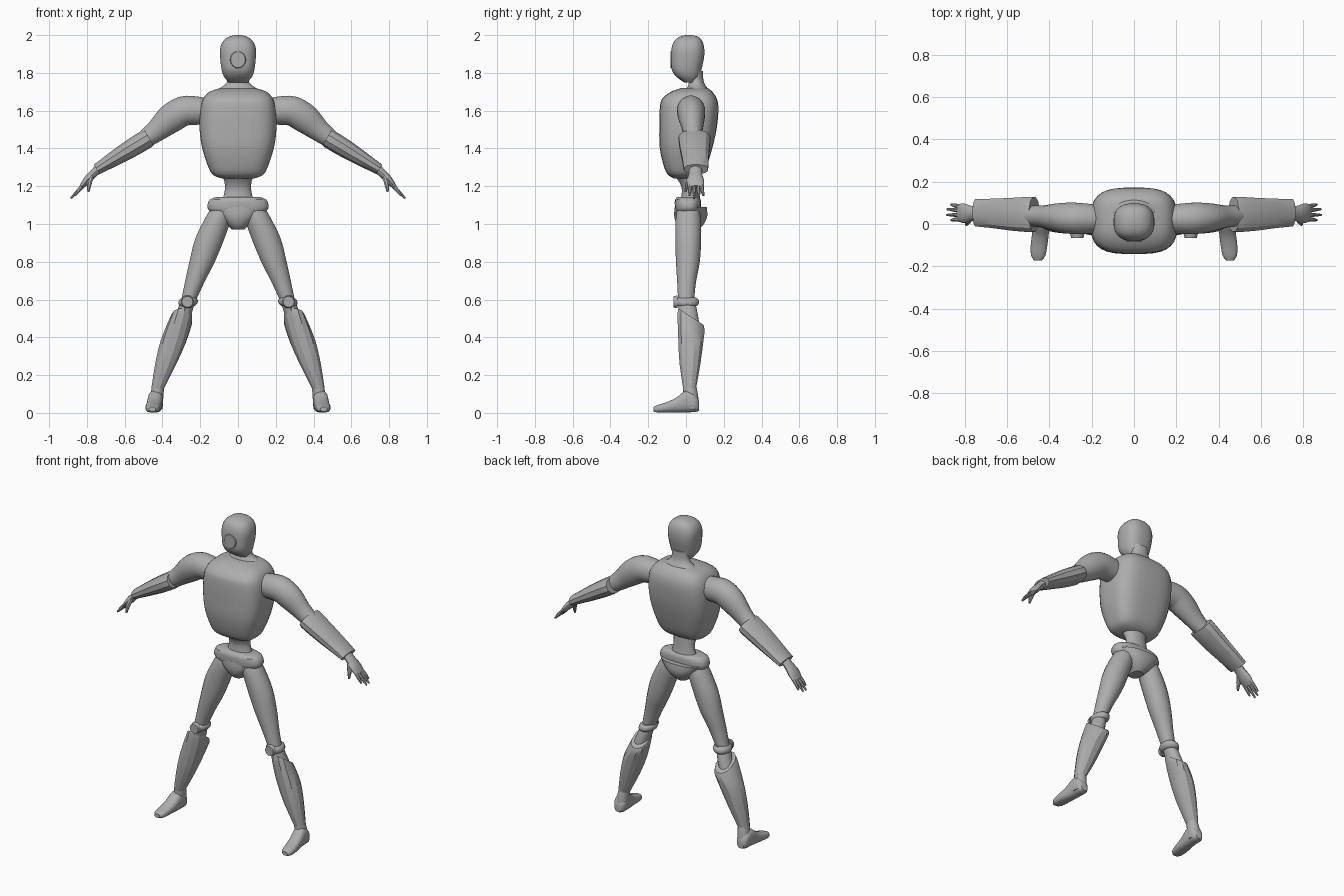
import bpy, bmesh, math
from mathutils import Vector, Matrix

grey = bpy.data.materials.new("mid_grey")
grey.diffuse_color = (0.42, 0.42, 0.42, 1)


def finish(name, bm, mirror=False, angle=35):
    bmesh.ops.recalc_face_normals(bm, faces=bm.faces)
    me = bpy.data.meshes.new(name)
    bm.to_mesh(me)
    bm.free()
    ob = bpy.data.objects.new(name, me)
    bpy.context.collection.objects.link(ob)
    me.materials.append(grey)
    bpy.ops.object.select_all(action='DESELECT')
    ob.select_set(True)
    bpy.context.view_layer.objects.active = ob
    bpy.ops.object.shade_smooth_by_angle(angle=math.radians(angle))
    if mirror:
        ob.modifiers.new("Mirror", 'MIRROR').use_clip = False
    return ob


def spline(rows, steps):
    """Smooth the section list with Catmull-Rom interpolation."""
    out = []
    for i in range(len(rows) - 1):
        p = [rows[max(i - 1, 0)], rows[i], rows[i + 1], rows[min(i + 2, len(rows) - 1)]]
        for s in range(steps):
            t = s / steps
            out.append([0.5 * (2 * b + (c - a) * t + (2 * a - 5 * b + 4 * c - d) * t * t
                               + (3 * b - a - 3 * c + d) * t ** 3) for a, b, c, d in zip(*p)])
    return out + [list(rows[-1])]


def loft(name, rows, axes='Z', n=24, power=2.0, steps=3, mirror=False, angle=35):
    """Skin superellipse rings; each row is x, y, z, half-width, half-depth, tilt."""
    rows = spline([list(r) + [0] * (6 - len(r)) for r in rows], steps)
    bm = bmesh.new()
    rings = []
    for i, (x, y, z, a, b, tilt) in enumerate(rows):
        if axes == 'Z':
            u, v = Vector((1, 0, 0)), Vector((0, 1, tilt))
        elif axes == 'Y':
            u, v = Vector((1, 0, tilt)), Vector((0, 0, 1))
        else:  # limb running in the xz plane
            t = Vector(rows[min(i + 1, len(rows) - 1)][:3]) - Vector(rows[max(i - 1, 0)][:3])
            v = Vector((0, 1, 0))
            u = v.cross(t).normalized()
        ring = []
        for k in range(n):
            w = 2 * math.pi * (k + 0.5) / n
            c, s = math.cos(w), math.sin(w)
            pu = math.copysign(abs(c) ** (2 / power), c) * a
            pv = math.copysign(abs(s) ** (2 / power), s) * b
            ring.append(bm.verts.new(Vector((x, y, z)) + u * pu + v * pv))
        rings.append(ring)
    for r0, r1 in zip(rings, rings[1:]):
        for k in range(n):
            bm.faces.new((r0[k], r0[(k + 1) % n], r1[(k + 1) % n], r1[k]))
    bm.faces.new(rings[0])
    bm.faces.new(rings[-1])
    return finish(name, bm, mirror, angle)


def disc(name, loc, rx, rz, depth, mirror=False):
    """Bevelled disc facing the front."""
    bm = bmesh.new()
    m = (Matrix.Translation(loc) @ Matrix.Diagonal((rx, 1, rz, 1))
         @ Matrix.Rotation(math.pi / 2, 4, 'X'))
    bmesh.ops.create_cone(bm, cap_ends=True, segments=24, radius1=1, radius2=0.85,
                          depth=depth, matrix=m)
    return finish(name, bm, mirror)


# Head, face disc and neck
loft("head", [(0, .02, 1.75, .05, .03), (0, .01, 1.78, .075, .062), (0, .003, 1.82, .088, .08),
              (0, .008, 1.88, .095, .088), (0, .01, 1.93, .095, .087), (0, .012, 1.97, .078, .074),
              (0, .015, 1.992, .048, .048), (0, .015, 2.0, .015, .015)], power=2.6)
disc("face_disc", (0, -.076, 1.87), .045, .05, .012)
loft("neck", [(0, .06, 1.67, .15, .075), (0, .06, 1.71, .11, .06), (0, .055, 1.75, .06, .04),
              (0, .045, 1.81, .06, .045)])

# Torso shell and waist
loft("torso", [(0, -.01, 1.24, .08, .05), (0, -.008, 1.258, .13, .085), (0, -.004, 1.30, .157, .112),
               (0, 0, 1.40, .19, .139), (0, .01, 1.50, .204, .152), (0, .016, 1.60, .202, .156),
               (0, .018, 1.66, .187, .147), (0, .03, 1.70, .152, .11), (0, .045, 1.72, .09, .07)],
     n=32, power=3.2)
loft("waist", [(0, -.005, 1.26, .085, .06), (0, .01, 1.225, .073, .048), (0, .02, 1.18, .07, .042),
               (0, .02, 1.12, .085, .05)])

# Pelvis and belt
loft("belt", [(0, .01, 1.055, .13, .06), (0, .01, 1.075, .158, .068), (0, .01, 1.10, .163, .07),
              (0, .01, 1.13, .15, .068), (0, .012, 1.143, .115, .055)], power=2.6, steps=2)
loft("pelvis", [(0, .025, 1.09, .145, .085), (0, .025, 1.04, .105, .088), (0, .022, .995, .058, .07),
                (0, .02, .972, .035, .045)], power=2.4)

# Arms
loft("upper_arm", [(.16, .025, 1.595, .07, .065), (.22, .025, 1.60, .076, .072),
                   (.29, .027, 1.597, .08, .075), (.36, .03, 1.555, .078, .068),
                   (.43, .035, 1.495, .06, .053), (.51, .04, 1.435, .045, .05)],
     axes='limb', n=20, mirror=True)
loft("forearm_guard", [(.472, .045, 1.457, .046, .08), (.482, .045, 1.451, .052, .086),
                       (.57, .046, 1.398, .05, .08), (.66, .05, 1.343, .041, .072),
                       (.748, .053, 1.289, .03, .066)],
     axes='limb', n=12, power=2.3, steps=2, mirror=True, angle=28)
loft("palm", [(.73, .05, 1.30, .025, .034), (.77, .05, 1.263, .022, .036),
              (.80, .05, 1.23, .021, .046), (.83, .053, 1.195, .012, .042)],
     axes='limb', n=14, mirror=True)
for i, (y0, y1, x, z) in enumerate([(.023, .018, .865, 1.15), (.043, .043, .886, 1.135),
                                    (.063, .070, .884, 1.137), (.082, .092, .865, 1.15)]):
    loft(f"finger_{i + 1}", [(.815, y0, 1.21, .011, .011), (.845, (y0 + y1) / 2, 1.177, .011, .010),
                             (x, y1, z, .005, .005)], axes='limb', n=8, mirror=True)
loft("thumb", [(.775, .025, 1.255, .014, .014), (.787, .008, 1.215, .014, .012),
               (.792, -.003, 1.17, .006, .006)], axes='limb', n=8, mirror=True)

# Legs
loft("thigh", [(.085, .012, 1.09, .055, .055), (.105, .012, 1.03, .07, .067),
               (.15, .012, .92, .078, .069), (.19, .01, .80, .068, .064),
               (.23, .003, .69, .052, .05), (.267, .0, .58, .038, .042)], n=20, mirror=True)
loft("knee_ring", [(.27, .005, .565, .038, .05), (.266, .005, .577, .05, .063),
                   (.262, .005, .597, .05, .063), (.258, .005, .61, .038, .05)],
     n=20, steps=2, mirror=True)
disc("kneecap", (.268, -.055, .588), .034, .034, .022, mirror=True)
loft("calf", [(.266, .002, .59, .04, .045), (.285, .012, .53, .042, .05),
              (.32, .022, .43, .05, .055)], n=16, mirror=True)
loft("shin_guard", [(.298, .026, .51, .055, .068, -.65), (.305, .027, .48, .062, .074, -.6),
                    (.342, .025, .38, .07, .068, -.15), (.382, .021, .26, .058, .057),
                    (.426, .019, .128, .034, .035)],
     n=12, power=2.2, steps=2, mirror=True, angle=28)

# Feet
loft("ankle", [(.422, .019, .15, .032, .034), (.43, .025, .09, .036, .04),
               (.437, .03, .02, .038, .04)], n=16, mirror=True)
loft("foot", [(.435, .07, .035, .022, .024), (.436, .05, .05, .038, .046),
              (.438, .0, .06, .04, .058), (.443, -.05, .042, .04, .04),
              (.449, -.10, .03, .04, .028), (.453, -.15, .022, .034, .02),
              (.454, -.172, .02, .018, .012)], axes='Y', n=16, power=2.6, mirror=True)
